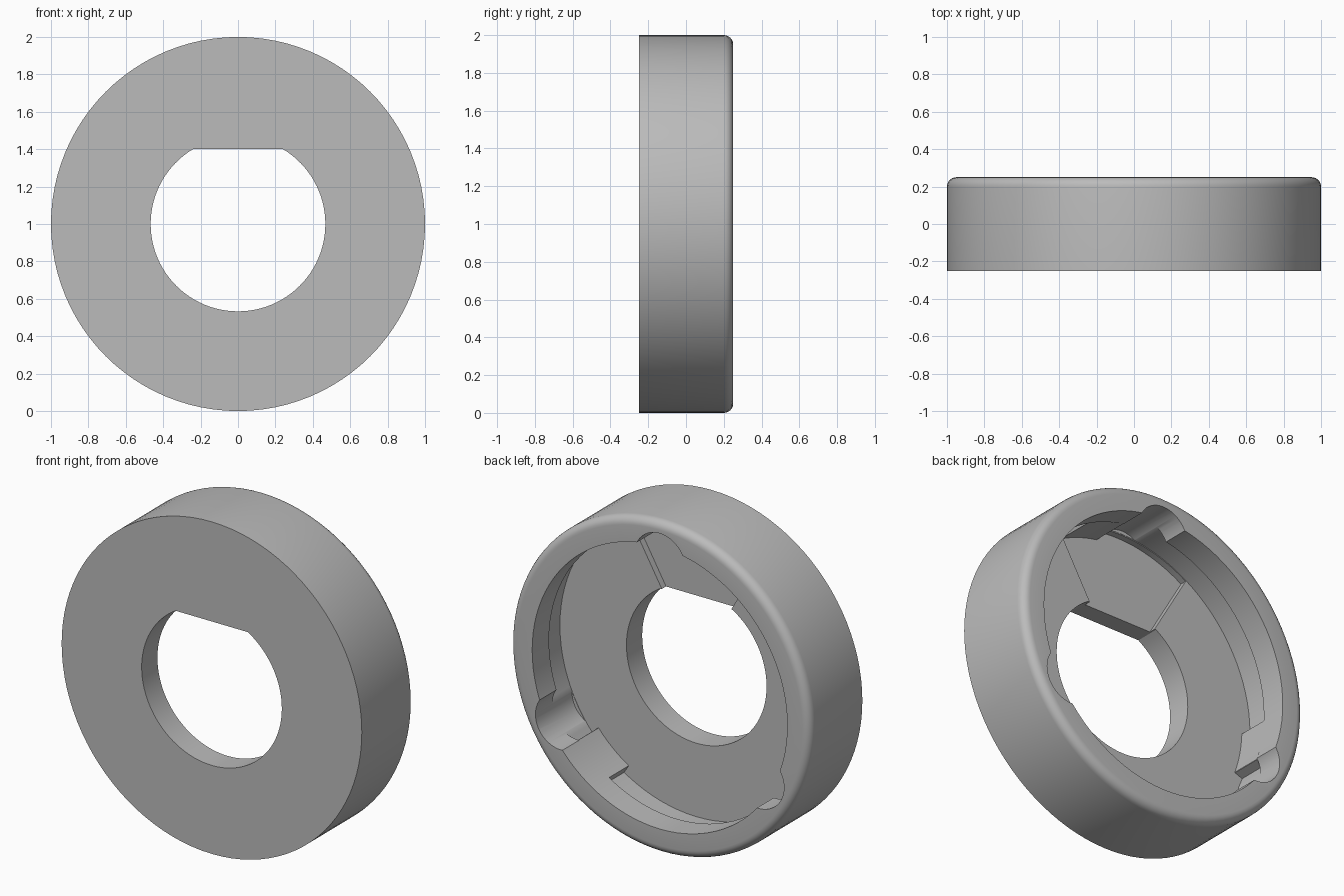
import bpy, bmesh, math

cube = bpy.data.objects.get("Cube")
if cube:
    bpy.data.objects.remove(cube)

SEGMENTS = 96
BACK, FRONT = 0.25, -0.25
FLOOR, RECESS, LIP_UNDER = -0.10, -0.14, 0.09
LIP_R, GROOVE_R = 0.85, 0.91

grey = bpy.data.materials.new("plain_grey")
grey.use_nodes = True
grey.diffuse_color = (0.5, 0.5, 0.5, 1)
grey.node_tree.nodes["Principled BSDF"].inputs["Base Color"].default_value = (0.5, 0.5, 0.5, 1)


def make_object(name, bm):
    bmesh.ops.recalc_face_normals(bm, faces=bm.faces)
    mesh = bpy.data.meshes.new(name)
    bm.to_mesh(mesh)
    bm.free()
    mesh.materials.append(grey)
    obj = bpy.data.objects.new(name, mesh)
    bpy.context.collection.objects.link(obj)
    return obj


def polar(radius, degrees, centre=(0, 1)):
    a = math.radians(degrees)
    return centre[0] + radius * math.cos(a), centre[1] + radius * math.sin(a)


def arc(radius, start, end, steps, centre=(0, 1)):
    return [polar(radius, start + (end - start) * i / steps, centre) for i in range(steps + 1)]


def prism(name, outline, y0, y1):
    """Extrude an (x, z) outline along y."""
    bm = bmesh.new()
    face = bm.faces.new([bm.verts.new((x, y0, z)) for x, z in outline])
    new = bmesh.ops.extrude_face_region(bm, geom=[face])["geom"]
    verts = [v for v in new if isinstance(v, bmesh.types.BMVert)]
    bmesh.ops.translate(bm, verts=verts, vec=(0, y1 - y0, 0))
    return make_object(name, bm)


def lathe(name, profile):
    """Turn an open (radius, y) profile around the y axis and cap both ends."""
    bm = bmesh.new()
    rings = []
    for radius, y in profile:
        ring = []
        for i in range(SEGMENTS):
            x, z = polar(radius, 360 * i / SEGMENTS)
            ring.append(bm.verts.new((x, y, z)))
        rings.append(ring)
    for a, b in zip(rings, rings[1:]):
        for i in range(SEGMENTS):
            j = (i + 1) % SEGMENTS
            bm.faces.new((a[i], a[j], b[j], b[i]))
    bm.faces.new(rings[0])
    bm.faces.new(rings[-1])
    return make_object(name, bm)


def combine(target, tool, operation):
    mod = target.modifiers.new(operation.lower(), "BOOLEAN")
    mod.operation, mod.solver, mod.object = operation, "EXACT", tool
    bpy.context.view_layer.objects.active = target
    bpy.ops.object.modifier_apply(modifier=mod.name)
    bpy.data.objects.remove(tool)


# Cup with a rounded back rim, inward lip and undercut groove
fillet = 0.05
rounded_edge = arc(fillet, 0, 90, 6, (1 - fillet, BACK - fillet))
ring_body = lathe("locking_ring", [(1, FRONT)] + rounded_edge + [
    (LIP_R, BACK), (LIP_R, LIP_UNDER), (GROOVE_R, LIP_UNDER), (GROOVE_R, FLOOR)])

# Shallow sector recess in the floor above the bore
sector = [(0, 1)] + arc(GROOVE_R - 0.005, 60, 120, 16)
combine(ring_body, prism("recess_cutter", sector, RECESS, 0), "DIFFERENCE")

# Stops that close the groove beside each notch
for angle in (90, 210, 330):
    stop = arc(LIP_R + 0.003, angle - 28, angle - 10, 6) + arc(0.95, angle - 10, angle - 28, 6)
    combine(ring_body, prism("stop_block", stop, RECESS - 0.02, LIP_UNDER + 0.03), "UNION")

# Rounded entry notches through the lip
for angle in (90, 210, 330):
    outline = arc(0.17, 0, 352.5, 47, polar(0.76, angle))
    combine(ring_body, prism("notch_cutter", outline, FLOOR + 0.002, BACK + 0.1), "DIFFERENCE")

# Bore with a flat along its top
half = math.degrees(math.acos(0.4 / 0.467))
bore = arc(0.467, 90 + half, 450 - half, 80)
combine(ring_body, prism("bore_cutter", bore, FRONT - 0.1, 0), "DIFFERENCE")

bpy.ops.object.select_all(action="DESELECT")
ring_body.select_set(True)
bpy.context.view_layer.objects.active = ring_body
bpy.ops.object.shade_smooth_by_angle(angle=math.radians(30))
